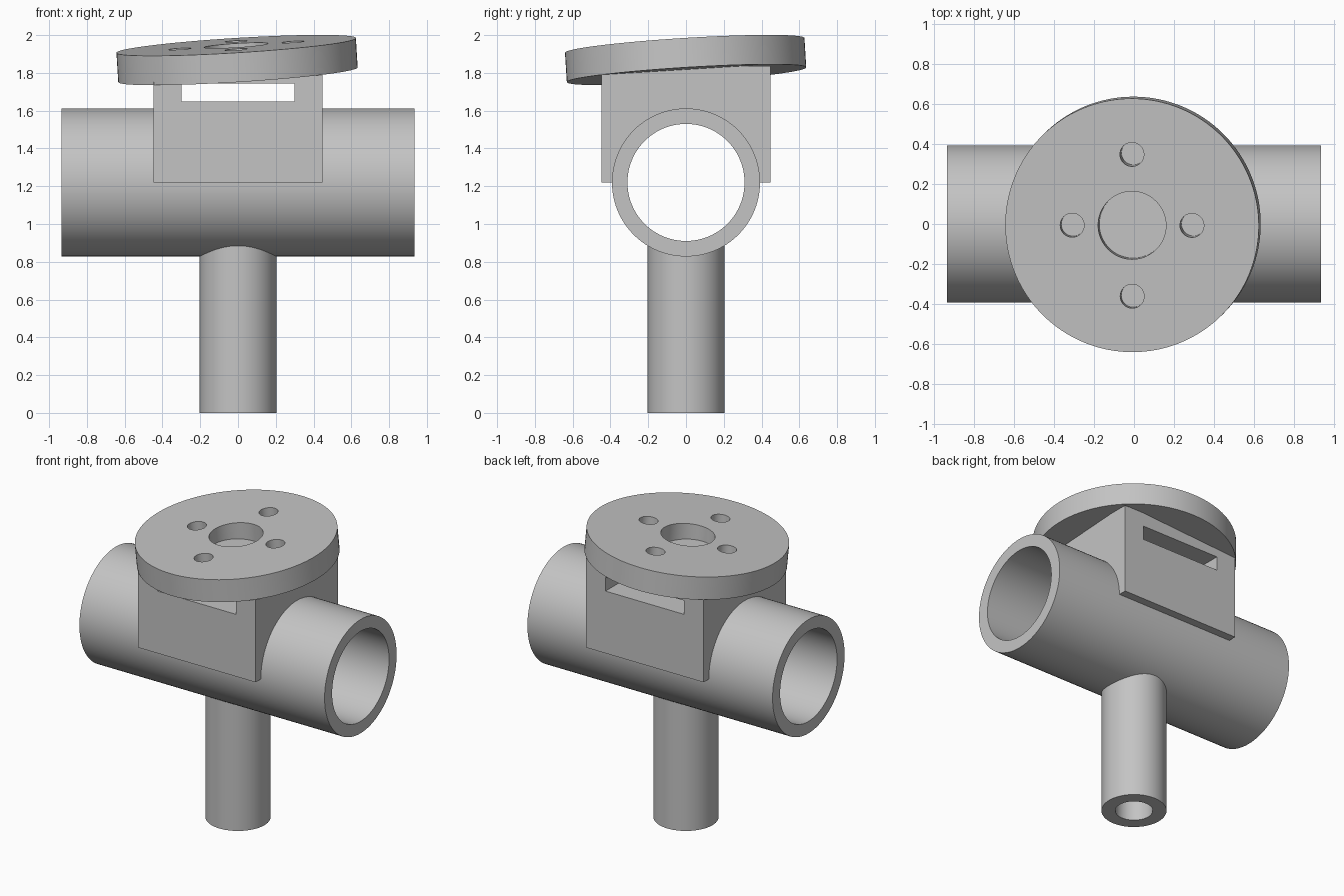
import bpy
import math
from mathutils import Matrix, Vector

if "Cube" in bpy.data.objects:
    bpy.data.objects.remove(bpy.data.objects["Cube"], do_unlink=True)

grey = bpy.data.materials.new("plain_grey")
GREY = (0.55, 0.55, 0.55, 1)
grey.diffuse_color = GREY
grey.use_nodes = True
grey.node_tree.nodes["Principled BSDF"].inputs["Base Color"].default_value = GREY


def finish(name):
    ob = bpy.context.object
    ob.name = name
    ob.data.materials.append(grey)
    return ob


def cylinder(name, radius, depth, matrix, sides=96):
    bpy.ops.mesh.primitive_cylinder_add(vertices=sides, radius=radius, depth=depth)
    ob = finish(name)
    ob.data.transform(matrix)
    return ob


def box(name, low, high):
    low, high = Vector(low), Vector(high)
    bpy.ops.mesh.primitive_cube_add(size=1)
    ob = finish(name)
    ob.data.transform(Matrix.Translation((low + high) / 2) @ Matrix.Diagonal((*(high - low), 1)))
    return ob


def cut(target, *cutters):
    for cutter in cutters:
        mod = target.modifiers.new("cut", 'BOOLEAN')
        mod.operation = 'DIFFERENCE'
        mod.solver = 'EXACT'
        mod.object = cutter
        bpy.context.view_layer.objects.active = target
        bpy.ops.object.modifier_apply(modifier=mod.name)
        bpy.data.objects.remove(cutter, do_unlink=True)


def smooth(ob):
    bpy.ops.object.select_all(action='DESELECT')
    ob.select_set(True)
    bpy.context.view_layer.objects.active = ob
    bpy.ops.object.shade_smooth_by_angle(angle=math.radians(30))


# Horizontal open tube along x
AXIS_Z = 1.22
along_x = Matrix.Translation((0, 0, AXIS_Z)) @ Matrix.Rotation(math.pi / 2, 4, 'Y')
tube = cylinder("cross_tube", 0.392, 1.868, along_x)
cut(tube, cylinder("tube_bore", 0.31, 3, along_x))

# Hollow stem, ending inside the tube wall
upright = Matrix.Translation((0, 0, 0.45))
stem = cylinder("stem", 0.203, 0.9, upright)
cut(stem, cylinder("stem_bore", 0.117, 2, upright))

# Saddle block over the tube, with a slot through it
W = 0.448
block = box("saddle_block", (-W, -W, AXIS_Z), (W, W, 1.837))
cut(block,
    cylinder("saddle_bore", 0.35, 3, along_x),
    box("slot", (-0.3, -1, 1.648), (0.3, 1, 1.743)))

# Tilted mounting disc with a centre hole and four bolt holes
tilt = (Matrix.Translation((-0.005, -0.002, 1.868))
        @ Matrix.Rotation(math.radians(5), 4, Vector((1, -1, 0))))
disc = cylinder("mounting_disc", 0.635, 0.156, tilt, 128)
cut(disc, cylinder("centre_hole", 0.17, 1, tilt, 64))
for x, y in ((0.3, 0), (-0.3, 0), (0, 0.355), (0, -0.355)):
    cut(disc, cylinder("bolt_hole", 0.06, 1, tilt @ Matrix.Translation((x, y, 0)), 32))

for part in (tube, stem, block, disc):
    smooth(part)
